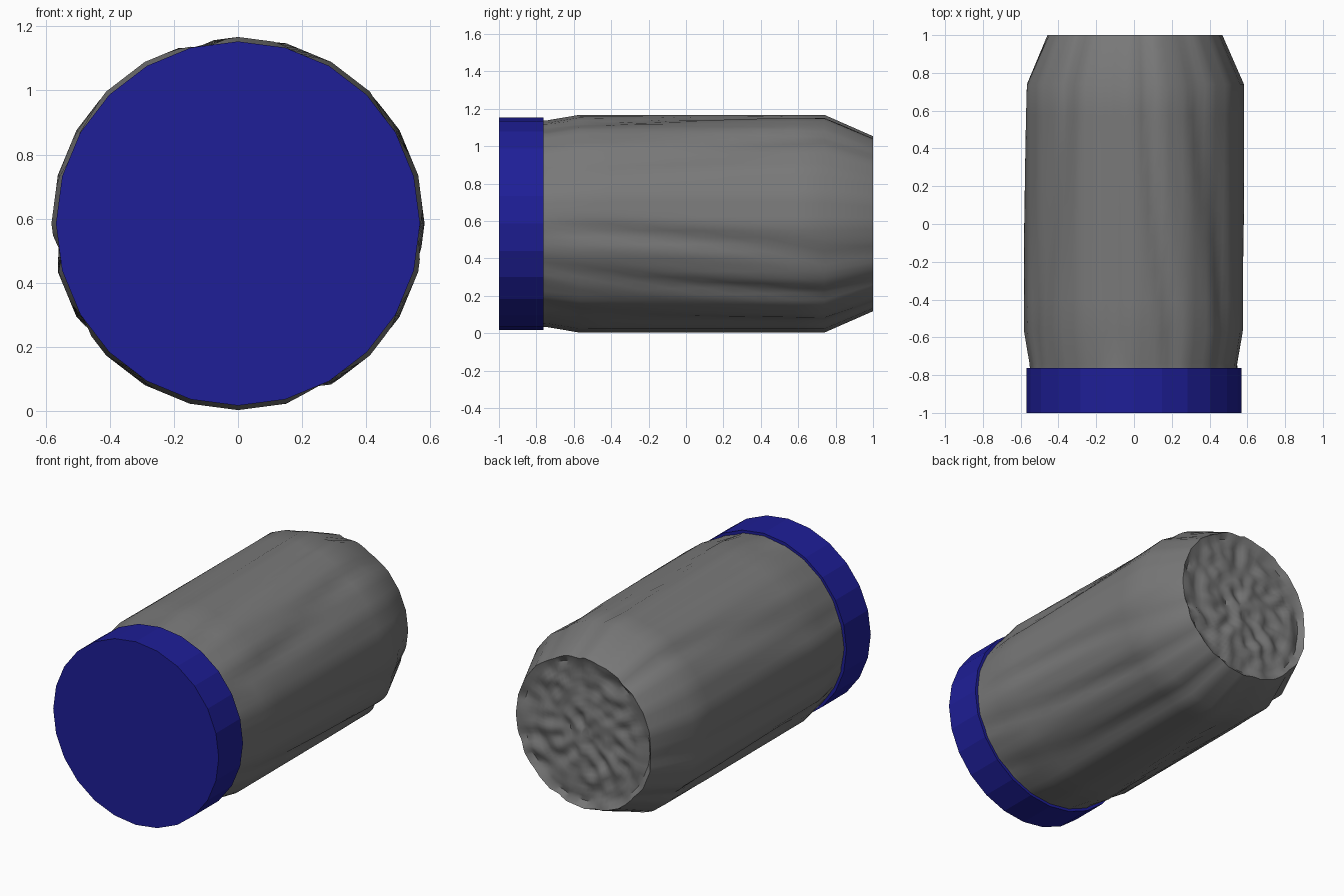
import bpy, bmesh, math
from mathutils import Vector, noise

if "Cube" in bpy.data.objects:
    bpy.data.objects.remove(bpy.data.objects["Cube"])

CZ = 0.585  # height of the jar's axis, which runs along y
FACET = 2 * math.pi / 24


def lathe(name, rings, sides, angle, colour):
    """rings: functions a -> (radius, y), skinned around the y axis"""
    bm = bmesh.new()
    loops = []
    for ring in rings:
        loop = []
        for i in range(sides):
            a = 2 * math.pi * i / sides
            r, y = ring(a)
            loop.append(bm.verts.new((r * math.sin(a), y, CZ + r * math.cos(a))))
        loops.append(loop)
    for p, q in zip(loops, loops[1:]):
        for i in range(sides):
            j = (i + 1) % sides
            bm.faces.new((p[i], p[j], q[j], q[i]))
    bm.faces.new(loops[0])
    bm.faces.new(loops[-1])
    bmesh.ops.recalc_face_normals(bm, faces=bm.faces)
    me = bpy.data.meshes.new(name)
    bm.to_mesh(me)
    bm.free()
    ob = bpy.data.objects.new(name, me)
    bpy.context.collection.objects.link(ob)
    mat = bpy.data.materials.new(name + "_colour")
    mat.diffuse_color = colour
    mat.use_nodes = True
    mat.node_tree.nodes["Principled BSDF"].inputs["Base Color"].default_value = mat.diffuse_color
    me.materials.append(mat)
    if angle:
        bpy.ops.object.select_all(action='DESELECT')
        ob.select_set(True)
        bpy.context.view_layer.objects.active = ob
        bpy.ops.object.shade_smooth_by_angle(angle=math.radians(angle))
    return ob


def polygon(a):
    """radius factor of a 24-sided outline"""
    return math.cos(FACET / 2) / math.cos(a % FACET - FACET / 2)


def wall(r, y, depth):
    """side ring with shallow lengthwise folds that wander along y"""
    def ring(a):
        t = 10 * a / (2 * math.pi) + 0.25 * math.sin(3 * a)
        t += 0.45 * y * math.sin(2 * a + 0.6)
        t %= 1.0
        f = max(0.0, 1 - abs(t - 0.5) / 0.25)
        return r * polygon(a) - depth * f, y
    return ring


def crumple(r, depth):
    """ring of the crinkled end face"""
    def ring(a):
        p = Vector((r * math.sin(a), r * math.cos(a), 0.3)) * 13
        return r, 1.0 - depth * (0.5 + 0.5 * max(-1, min(1, 1.6 * noise.noise(p))))
    return ring


# crinkled jar body with tapered shoulder and crumpled end
body = [wall(0.55, -0.78, 0.0), wall(0.553, -0.74, 0.01), wall(0.582, -0.57, 0.02)]
body += [wall(0.582, -0.57 + 1.31 * k / 8, 0.022) for k in range(1, 8)]
body += [wall(0.582, 0.74, 0.02), wall(0.468, 1.0, 0.01)]
body += [crumple(0.03 + 0.4 * k / 14, 0.035) for k in range(14, -1, -1)]
lathe("jar_body", body, 96, 40, (0.19, 0.19, 0.19, 1))

# flat-sided lid
lid = [lambda a: (0.568, -1.0), lambda a: (0.568, -0.762)]
lathe("lid", lid, 24, 0, (0.013, 0.013, 0.31, 1))
